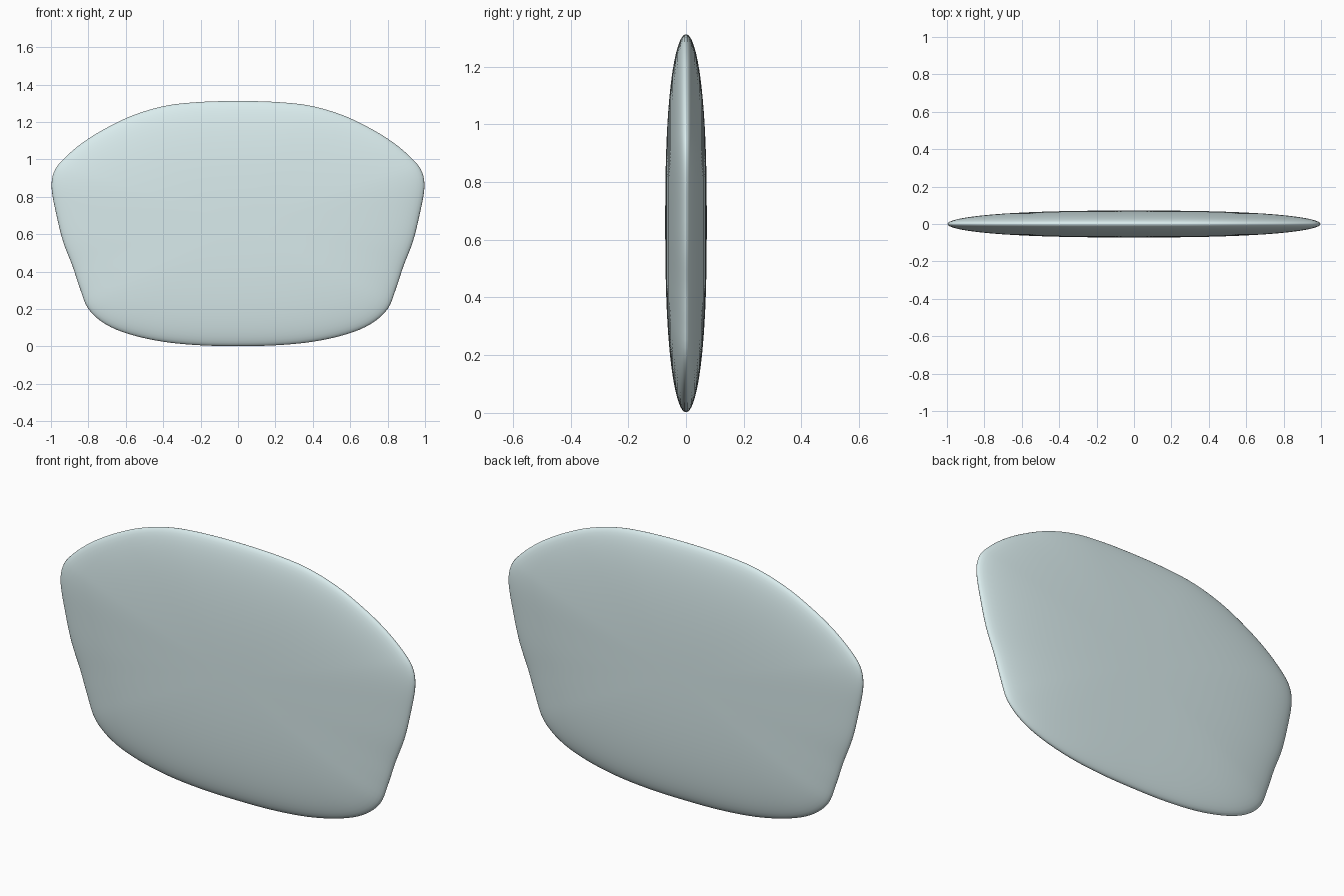
import bpy, bmesh, math
from mathutils import Vector

if "Cube" in bpy.data.objects:
    bpy.data.objects.remove(bpy.data.objects["Cube"])

# Right half of the lens outline (x, z), bottom centre to top centre
half = [(0, 0.002), (0.2, 0.006), (0.4, 0.025), (0.58, 0.065), (0.71, 0.12), (0.8, 0.2),
        (0.845, 0.31), (0.885, 0.43), (0.935, 0.56), (0.97, 0.7), (0.996, 0.84),
        (0.985, 0.93), (0.935, 1.0), (0.83, 1.09), (0.7, 1.17), (0.55, 1.24),
        (0.38, 1.288), (0.2, 1.307), (0, 1.312)]
control = half + [(-x, z) for x, z in half[-2:0:-1]]
CENTRE = Vector((0, 0.66))
HALF_THICK = 0.072
STEPS, RINGS = 4, 20


def smooth_loop(points):
    """Closed Catmull-Rom curve through the points."""
    pts, out, n = [Vector(p) for p in points], [], len(points)
    for i in range(n):
        a, b, c, d = (pts[(i + k) % n] for k in (-1, 0, 1, 2))
        for j in range(STEPS):
            t = j / STEPS
            out.append(0.5 * (2 * b + (c - a) * t + (2 * a - 5 * b + 4 * c - d) * t * t
                              + (3 * b - a - 3 * c + d) * t ** 3))
    return out


outline = smooth_loop(control)
bm = bmesh.new()


def ring(s, side):
    y = side * HALF_THICK * math.sqrt(max(0, 1 - s ** 2.5))
    pts = [CENTRE + (p - CENTRE) * s for p in outline]
    return [bm.verts.new((p.x, y, p.y)) for p in pts]


# Concentric rings from the rim to the bulged centre, on front and back
rim = ring(1, 0)
n = len(rim)
for side in (-1, 1):
    prev = rim
    for k in range(1, RINGS):
        cur = ring(math.cos(k / RINGS * math.pi / 2), side)
        for i in range(n):
            j = (i + 1) % n
            bm.faces.new((prev[i], prev[j], cur[j], cur[i]))
        prev = cur
    tip = bm.verts.new((0, side * HALF_THICK, CENTRE.y))
    for i in range(n):
        bm.faces.new((prev[i], prev[(i + 1) % n], tip))

bmesh.ops.recalc_face_normals(bm, faces=bm.faces)
for f in bm.faces:
    f.smooth = True
mesh = bpy.data.meshes.new("glass_lens")
bm.to_mesh(mesh)
bm.free()

# Pale tinted glass
glass = bpy.data.materials.new("pale_glass")
glass.diffuse_color = (0.7, 0.84, 0.85, 0.8)
glass.use_nodes = True
glass.node_tree.nodes["Principled BSDF"].inputs["Base Color"].default_value = glass.diffuse_color
mesh.materials.append(glass)
lens = bpy.data.objects.new("glass_lens", mesh)
bpy.context.collection.objects.link(lens)
